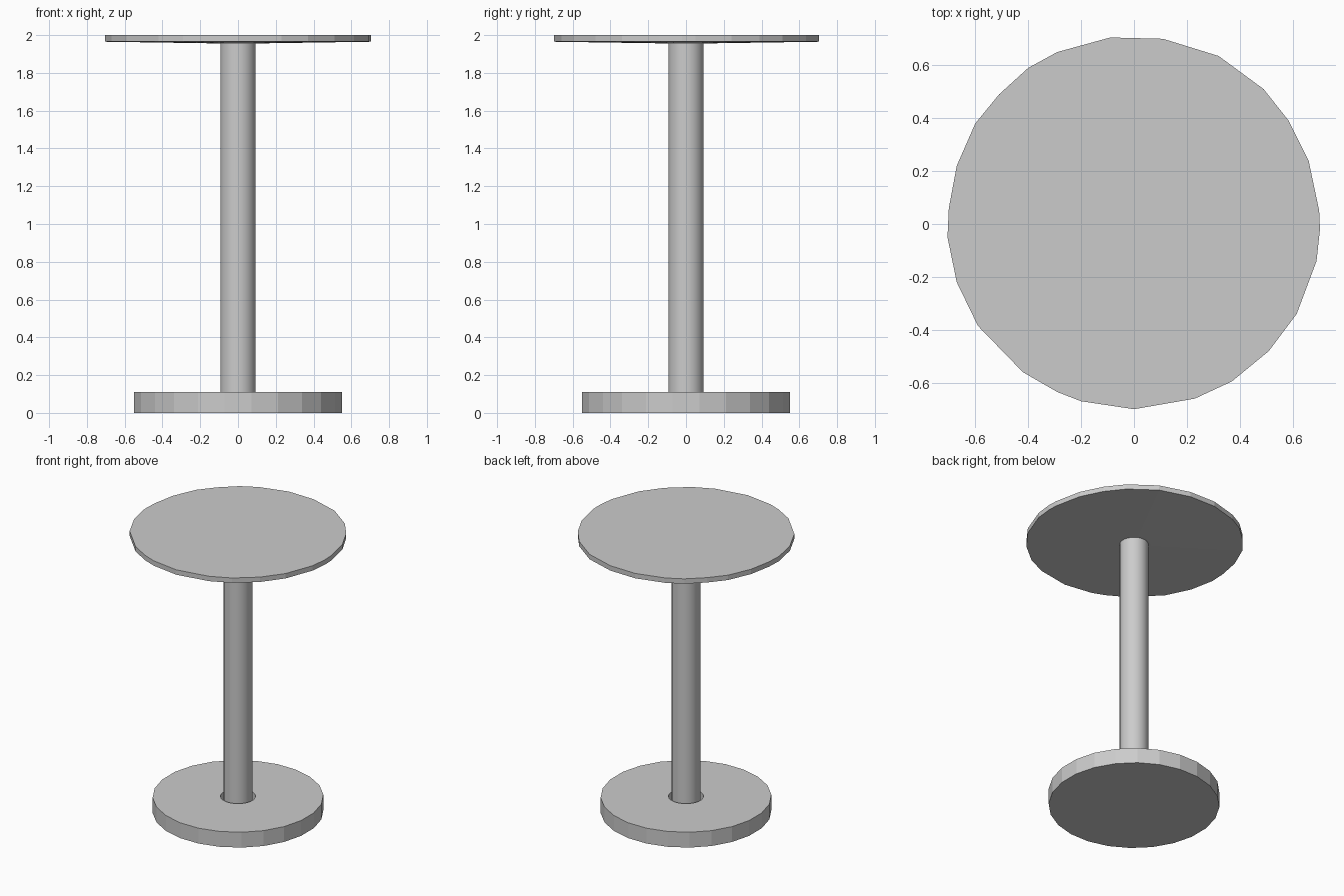
import bpy, bmesh
from math import cos, sin, tau

if "Cube" in bpy.data.objects:
    bpy.data.objects.remove(bpy.data.objects["Cube"])


def circle(r, n=24):
    return [(r * cos(tau * (i + 0.5) / n), r * sin(tau * (i + 0.5) / n)) for i in range(n)]


def stack(name, layers, smooth=False):
    """Skin a list of (outline, z) rings and cap both ends."""
    bm = bmesh.new()
    rings = [[bm.verts.new((x, y, z)) for x, y in pts] for pts, z in layers]
    n = len(rings[0])
    for a, b in zip(rings, rings[1:]):
        for i in range(n):
            j = (i + 1) % n
            bm.faces.new((a[i], a[j], b[j], b[i]))
    bm.faces.new(rings[0][::-1])
    bm.faces.new(rings[-1])
    bmesh.ops.recalc_face_normals(bm, faces=bm.faces[:])
    mesh = bpy.data.meshes.new(name)
    bm.to_mesh(mesh)
    bm.free()
    obj = bpy.data.objects.new(name, mesh)
    bpy.context.collection.objects.link(obj)
    if smooth:
        bpy.ops.object.select_all(action='DESELECT')
        obj.select_set(True)
        bpy.context.view_layer.objects.active = obj
        bpy.ops.object.shade_smooth_by_angle()
    return obj


# Base disc with a socket for the post
stack("base", [(circle(0.555), 0), (circle(0.555), 0.11),
               (circle(0.114), 0.11), (circle(0.114), 0.03)])

# Post
stack("post", [(circle(0.094), 0.03), (circle(0.094), 1.958)], smooth=True)

# Tabletop: slightly uneven outline, underside dipping towards the post
rim = [(0.11, 0.70), (0.32, 0.635), (0.49, 0.51), (0.585, 0.39), (0.66, 0.24),
       (0.70, 0.05), (0.703, -0.02), (0.69, -0.14), (0.615, -0.34), (0.51, -0.48),
       (0.37, -0.595), (0.23, -0.66), (0, -0.70), (-0.20, -0.67), (-0.29, -0.635),
       (-0.42, -0.56), (-0.59, -0.385), (-0.67, -0.22), (-0.705, -0.05),
       (-0.70, 0.06), (-0.67, 0.22), (-0.60, 0.38), (-0.51, 0.49), (-0.40, 0.59),
       (-0.29, 0.65), (-0.09, 0.705)]
inner = [(x * 0.15, y * 0.15) for x, y in rim]
stack("tabletop", [(inner, 1.956), (rim, 1.965), (rim, 2.0)])
